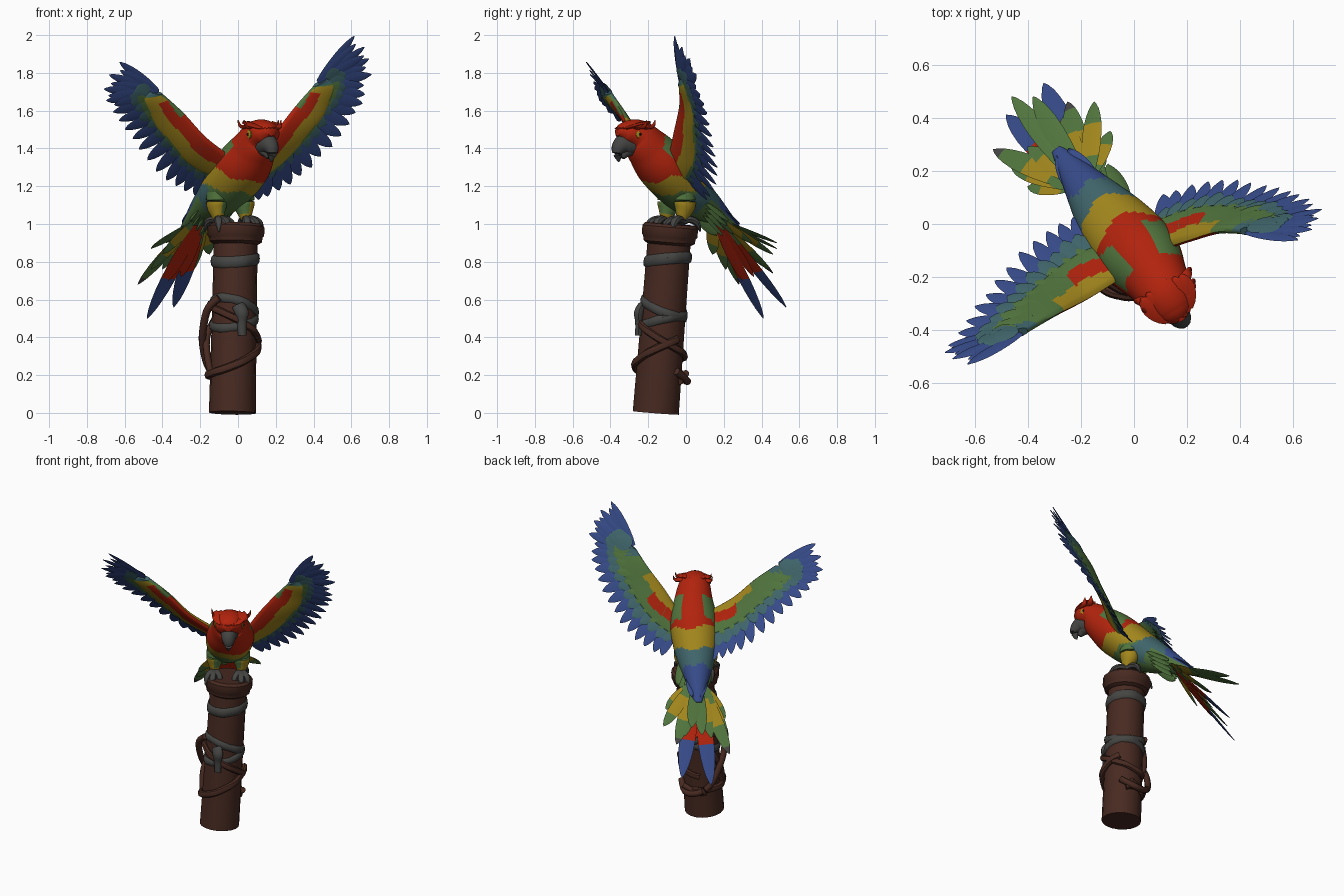
import bpy, bmesh, math, random
from mathutils import Vector

if "Cube" in bpy.data.objects:
    bpy.data.objects.remove(bpy.data.objects["Cube"])

random.seed(4)
COLOURS = [("red", (.44, .017, .004)), ("yellow", (.36, .24, .012)), ("green", (.083, .178, .048)),
           ("teal", (.05, .13, .145)), ("blue", (.037, .07, .25)), ("grey", (.058, .058, .056)),
           ("brown", (.064, .023, .015)), ("black", (.01, .01, .01))]
MATS = []
for n, c in COLOURS:
    m = bpy.data.materials.new(n)
    m.diffuse_color = (*c, 1)
    m.use_nodes = True
    m.node_tree.nodes["Principled BSDF"].inputs["Base Color"].default_value = m.diffuse_color
    MATS.append(m)
RED, YELLOW, GREEN, TEAL, BLUE, GREY, BROWN, BLACK = range(8)

SIDE = Vector((.86, .51, 0))        # bird's left
FWD = Vector((.51, -.86, 0))        # bird's facing direction
UP = Vector((0, 0, 1))


def finish(bm, name, angle=40):
    bmesh.ops.recalc_face_normals(bm, faces=bm.faces)
    me = bpy.data.meshes.new(name)
    bm.to_mesh(me)
    bm.free()
    ob = bpy.data.objects.new(name, me)
    bpy.context.collection.objects.link(ob)
    for m in MATS:
        me.materials.append(m)
    bpy.ops.object.select_all(action='DESELECT')
    ob.select_set(True)
    bpy.context.view_layer.objects.active = ob
    bpy.ops.object.shade_smooth_by_angle(angle=math.radians(angle))
    return ob


def sample(pts, t, smooth=True):
    """Point at t in 0..1 along a list of equal-length tuples."""
    n = len(pts) - 1
    i = min(int(t * n), n - 1)
    f = t * n - i
    p = [Vector(pts[max(0, min(n, i + k))]) for k in (-1, 0, 1, 2)]
    if not smooth:
        return p[1].lerp(p[2], f)
    return (p[1] * 2 + (p[2] - p[0]) * f + (p[0] * 2 - p[1] * 5 + p[2] * 4 - p[3]) * f * f
            + (p[1] * 3 - p[0] - p[2] * 3 + p[3]) * f ** 3) * .5


def tube(bm, pts, mat, steps=16, seg=10, side=SIDE, smooth=True):
    """Loft through (x, y, z, half width, half depth); mat is an index or rule(u, angle)."""
    rings = []
    n = len(pts) - 1
    for k in range(steps + 1):
        t = k / steps
        v = sample(pts, t, smooth)
        c = Vector(v[:3])
        tan = Vector(sample(pts, min(1, t + .01), smooth)[:3]) - Vector(sample(pts, max(0, t - .01), smooth)[:3])
        tan.normalize()
        a = (side - tan * side.dot(tan)).normalized()
        b = a.cross(tan)
        if side is SIDE and b.z < 0:
            b = -b
        rings.append([bm.verts.new(c + a * max(v[3], .001) * math.cos(q) + b * max(v[4], .001) * math.sin(q))
                      for q in (2 * math.pi * j / seg for j in range(seg))])
    for k in range(steps):
        for j in range(seg):
            f = bm.faces.new((rings[k][j], rings[k][(j + 1) % seg], rings[k + 1][(j + 1) % seg], rings[k + 1][j]))
            f.material_index = mat if isinstance(mat, int) else mat((k + .5) / steps * n, 2 * math.pi * (j + .5) / seg)
    for r, u in ((rings[0], 0), (rings[-1], n)):
        bm.faces.new(r).material_index = mat if isinstance(mat, int) else mat(u, 0)


def one_tube(name, pts, mat, **kw):
    bm = bmesh.new()
    tube(bm, pts, mat, **kw)
    return finish(bm, name)


def feather(bm, base, tip, width, normal, mats, roll=.08, thick=.005):
    """Leaf blade with a raised shaft; mats is [(end fraction, colour), ...]."""
    d = tip - base
    s = d.cross(normal).normalized()
    n = s.cross(d).normalized()
    s = s + n * roll
    prev = None
    for t, w in ((0, .35), (.15, .7), (.3, .9), (.45, 1), (.6, 1), (.72, .92), (.82, .75), (.9, .55), (.97, .25), (1, .03)):
        c = base + d * t
        h = width * w / 2
        th = thick * (.4 + .6 * w)
        ring = [bm.verts.new(p) for p in (c - s * h, c + n * th, c + s * h, c - n * th)]
        if prev:
            col = next(m for e, m in mats if t <= e + .001)
            for j in range(4):
                bm.faces.new((prev[j], prev[j - 1], ring[j - 1], ring[j])).material_index = col
        else:
            bm.faces.new(ring).material_index = mats[0][1]
        prev = ring
    bm.faces.new(prev).material_index = mats[-1][1]


# ---- post, collar, bindings and vines ----
def axis(z):
    return Vector((-.03 + .02 * z, -.16 + .078 * z, z))


one_tube("post", [(*axis(z), r, r) for z, r in ((0, .124), (.3, .121), (.6, .118), (.93, .116))],
         BROWN, seg=18, side=Vector((1, 0, 0)), steps=6)
one_tube("post_collar", [(*axis(z), r, r) for z, r in
         ((.89, .115), (.905, .138), (.93, .142), (.94, .150), (.985, .150), (1.0, .135), (1.0, .02))],
         BROWN, seg=18, side=Vector((1, 0, 0)), steps=6, smooth=False)


def wrap(name, z0, z1, a0, a1, r, half, depth, mat, wob=0):
    pts = []
    for k in range(25):
        a = math.radians(a0 + (a1 - a0) * k / 24)
        c = axis(z0 + (z1 - z0) * k / 24 + wob * math.sin(a + .6))
        rr = r * (1 + .02 * math.sin(k * 1.7))
        pts.append((c.x + rr * math.cos(a), c.y + rr * math.sin(a), c.z, half, depth))
    one_tube(name, pts, mat, steps=48, seg=8, side=Vector((.02, .08, .99)))


wrap("upper_binding", .81, .81, 0, 360, .117, .030, .012, GREY, .012)
wrap("middle_binding", .56, .56, 0, 360, .117, .024, .013, GREY, -.05)
wrap("lower_binding", .48, .48, 0, 360, .117, .024, .013, GREY, .03)
one_tube("binding_knot", [(.0, -.235, .57, .034, .02), (.02, -.25, .53, .036, .026), (.02, -.25, .48, .026, .02),
                          (.022, -.252, .41, .022, .018)], GREY, side=Vector((1, 0, 0)))
wrap("lower_vine", .14, .36, 60, 400, .132, .022, .018, BROWN, .03)
wrap("cross_vine", .58, .30, 150, 480, .130, .020, .017, BROWN, -.03)
one_tube("hanging_vine", [(*p, .02, .02) for p in ((-.10, -.22, .61), (-.16, -.20, .55), (-.185, -.15, .44),
         (-.185, -.10, .35), (-.155, -.05, .24), (-.09, -.01, .18), (.0, .005, .17), (.07, -.05, .22))], BROWN, steps=30)
one_tube("side_vine", [(*p, .018, .018) for p in ((-.11, -.05, .52), (-.16, -.09, .42), (-.165, -.15, .32),
         (-.14, -.18, .2), (-.12, -.12, .17), (-.08, -.03, .17), (.02, .0, .21))], BROWN, steps=30)


# ---- body and head ----
def body_colour(u, a):
    top = math.sin(a)
    w = u + .06 * math.sin(5 * a + 1)
    if .05 < top < .9 and 2.8 < w < 3.95:
        return GREEN
    if w > 2.8 - .35 * top:
        return RED
    if w > 2.15 - .5 * top:
        return YELLOW
    if top > .1:
        return TEAL if w > 1.15 else BLUE
    return TEAL if 1.6 < w < 2.1 and top > -.85 else GREEN


one_tube("body", [(-.29, .28, .97, .022, .012), (-.18, .135, 1.075, .084, .075), (-.075, .0, 1.175, .135, .122),
                  (.025, -.12, 1.305, .150, .137), (.085, -.205, 1.405, .120, .115),
                  (.118, -.262, 1.468, .100, .088), (.158, -.330, 1.485, .072, .056), (.178, -.362, 1.485, .025, .018)],
         body_colour, steps=90, seg=64)
one_tube("beak", [(.135, -.285, 1.425, .058, .064), (.163, -.335, 1.42, .049, .054), (.180, -.361, 1.385, .034, .034),
                  (.174, -.355, 1.33, .004, .006)], GREY, steps=14, seg=14)
one_tube("lower_beak", [(.135, -.285, 1.40, .042, .035), (.152, -.318, 1.38, .034, .03), (.164, -.337, 1.35, .014, .012)],
         GREY, seg=12)
for sgn, nm in ((-1, "right"), (1, "left")):
    e = Vector((.132, -.29, 1.475)) + SIDE * .088 * sgn
    for part, r, o, col in (("eye_patch", .022, 0, YELLOW), ("eye", .007, .006, BLACK)):
        p = e + SIDE * sgn * o
        one_tube(nm + "_" + part, [(*(p - SIDE * sgn * .03), r, r), (*p, r, r),
                 (*(p + SIDE * sgn * .004), r * .4, r * .4)], col, side=FWD, seg=14, smooth=False)

# crest: flat crown plumes, brow and curls at both sides
bm = bmesh.new()
for i in range(-3, 4):
    b = Vector((.18, -.364, 1.505)) + SIDE * i * .016 - FWD * abs(i) * .008
    feather(bm, b, b - FWD * (.17 - abs(i) * .014) + SIDE * i * .014 + UP * .034, .075, UP, [(1, RED)], thick=.013)
for sgn in (-1, 1):
    for k in range(2):
        b = Vector((.15, -.30, 1.515)) + SIDE * sgn * .055 - FWD * k * .045
        q = b + SIDE * sgn * (.045 + .01 * k) - FWD * .03
        tube(bm, [(*b, .026, .016), (*q, .016, .010), (*(q + SIDE * sgn * .014 - FWD * .01 + UP * .035), .002, .002)],
             RED, steps=6, seg=6, side=FWD)
finish(bm, "crest", 60)

# ---- legs and claws ----
for sgn, nm in ((-1, "right"), (1, "left")):
    hip = Vector((-.04, -.05, 1.14)) + SIDE * .085 * sgn
    foot = hip + FWD * .015 - UP * .125
    one_tube(nm + "_thigh", [(*(hip + UP * .03), .05, .06), (*(hip - UP * .04), .052, .06),
             (*(hip + FWD * .01 - UP * .09), .036, .04), (*foot, .02, .02)],
             lambda u, a: YELLOW if u > .75 and sgn * math.cos(a) > -.1 or u > 2 else GREEN, seg=20, steps=24)
    bm = bmesh.new()
    for spread, ln in ((-.45, .085), (.05, .1), (.5, .085), (2.9, .08)):
        d = FWD * math.cos(spread) + SIDE * sgn * math.sin(spread)
        tube(bm, [(*foot, .025, .022), (*(foot + d * ln * .5 + UP * .01), .023, .02), (*(foot + d * ln - UP * .01), .021, .018),
                  (*(foot + d * (ln + .02) - UP * .055), .004, .004)], GREY, steps=10, seg=8, side=d.cross(UP))
    finish(bm, nm + "_claws")


# ---- wings ----
def wing(name, lead, tips, turn):
    def pair(u):
        return sample(lead, min(1, u * 1.5)), sample(tips, u)

    def facing(u):
        """Front-side normal of the wing sheet at u."""
        b, t = pair(u)
        lo, hi = pair(max(0, u - .12)), pair(min(1, u + .12))
        v = (hi[0].lerp(hi[1], .6) - lo[0].lerp(lo[1], .6)).cross(t - b).normalized() * turn
        return (v + main * .7).normalized() if main else v
    main = None
    main = facing(.45)
    # long flight feathers, fingered near the tip
    bm = bmesh.new()
    count = 21
    for i in range(count):
        u = i / (count - 1)
        b, t = pair(u)
        n = facing(u)
        t = t + (t - b) * (random.uniform(-.03, .02) - (.09 if i % 2 and u > .55 else 0))
        off = n * .003 * (i % 2)
        feather(bm, b.lerp(t, .1) + off, t + off, .078 - .028 * max(0, u - .5) * 2, n, [(1, BLUE)], roll=.1 * turn)
    finish(bm, name + "_flight_feathers")
    # shorter covering rows on both faces
    bm = bmesh.new()
    for num, start, end, off, cols in ((17, .3, .73, -.010, [(.45, GREEN), (1, TEAL)]),
                                       (14, .15, .57, -.017, [(1, GREEN)]),
                                       (16, .3, .66, .009, [(.6, GREEN), (1, TEAL)])):
        for i in range(num):
            u = (i + .3) / num * .9
            b, t = pair(u)
            n = facing(u)
            e = end + random.uniform(-.03, .03) - .45 * max(0, u - .5)
            s = start * (1 - .6 * max(0, u - .5))
            feather(bm, b.lerp(t, s) + n * off, b.lerp(t, e) + n * off * .7, .078, n,
                    [(1, TEAL)] if u > .68 else cols, roll=.1 * turn)
    finish(bm, name + "_coverts")
    # fleshy arm with painted bands
    bm = bmesh.new()
    half = 20
    vs = [k / half for k in range(half + 1)]
    rows = []
    nu = 60
    for i in range(nu + 1):
        u = i / nu * .84
        b, t = pair(u)
        n = facing(u)
        span = .53 - .75 * max(0, u - .45)
        row = []
        for side, seq in ((1, vs), (-1, vs[-2:0:-1])):
            for v in seq:
                th = .005 + .042 * math.sqrt(v * (1.02 - v)) * (1 - .5 * u)
                row.append(bm.verts.new(b.lerp(t, v * span) + n * side * (th if 0 < v else 0)))
        rows.append(row)
    m = len(rows[0])
    for i in range(nu):
        u = i / nu * .84
        for j in range(m):
            f = bm.faces.new((rows[i][j], rows[i][(j + 1) % m], rows[i + 1][(j + 1) % m], rows[i + 1][j]))
            v = (j + .5 if j < half else m - j - .5) / half + .04 * math.sin(u * 24)
            if j < half:      # front face
                c = (GREEN if v < .1 and u > .42 else RED if v < .48 and u < .58 else
                     YELLOW if v < .93 and u < .67 else GREEN if u < .70 else TEAL)
            else:             # back face
                c = (RED if u < .24 and .3 < v < .65 else YELLOW if v < .36 and .06 < u < .38 else
                     GREEN if u < .56 else TEAL)
            f.material_index = c
    bm.faces.new(rows[0])
    bm.faces.new(rows[-1]).material_index = TEAL
    finish(bm, name + "_arm", 60)


wing("right_wing", [(-.04, -.20, 1.36), (-.17, -.28, 1.46), (-.29, -.34, 1.59), (-.40, -.40, 1.69)],
     [(-.13, .03, 1.13), (-.26, .02, 1.16), (-.38, -.06, 1.23), (-.50, -.19, 1.37), (-.60, -.31, 1.50),
      (-.68, -.43, 1.61), (-.71, -.47, 1.68), (-.69, -.50, 1.77), (-.63, -.53, 1.86)], 1)
wing("left_wing", [(.12, -.09, 1.36), (.21, -.06, 1.50), (.31, -.03, 1.63), (.40, -.03, 1.73)],
     [(.11, .11, 1.13), (.25, .16, 1.19), (.39, .17, 1.30), (.52, .14, 1.44), (.62, .11, 1.59),
      (.69, .07, 1.71), (.70, .04, 1.84), (.68, -.01, 1.92), (.62, -.06, 2.0)], -1)

# ---- tail ----
bm = bmesh.new()
root = Vector((-.19, .155, 1.03))
tail_up = Vector((-.35, .6, .7))
LONG, EDGE = [(.3, GREEN), (.6, RED), (1, BLUE)], [(.3, GREEN), (.72, YELLOW), (1, GREEN)]
PLAIN, RUST = [(1, GREEN)], [(.3, GREEN), (.6, YELLOW), (.9, GREEN), (1, GREY)]
for tip, w, cols, lift in (((-.34, .53, .56), .10, LONG, 0), ((-.48, .41, .50), .10, LONG, 0),
                           ((-.53, .28, .68), .085, RUST, 0), ((-.25, .46, .74), .085, RUST, 0),
                           ((-.37, .30, .70), .085, [(1, RED)], 0), ((-.30, .36, .72), .085, [(1, RED)], 0),
                           ((-.40, .29, .76), .08, EDGE, .016), ((-.27, .40, .78), .08, EDGE, .016),
                           ((-.40, .14, .84), .08, EDGE, 0), ((-.46, .21, .76), .08, EDGE, 0),
                           ((-.09, .35, .90), .08, EDGE, 0), ((-.15, .46, .84), .08, EDGE, 0),
                           ((-.11, .25, .95), .06, PLAIN, 0), ((-.46, .48, .87), .08, PLAIN, 0),
                           ((-.38, .48, .90), .08, PLAIN, 0), ((-.32, .16, .93), .06, PLAIN, 0)):
    tip = Vector(tip)
    feather(bm, root + SIDE * SIDE.dot(tip - root) * .12 + tail_up * lift, tip, w, tail_up, cols)
# blue plumes over the tail root
for i in (-1, 0, 1):
    b = Vector((-.15, .09, 1.13)) + SIDE * i * .04
    feather(bm, b, b + Vector((-.12, .18, -.13)) - SIDE * i * .014, .07, tail_up, [(1, BLUE)], thick=.01)
# green flank plumes under the rump
for sgn in (-1, 1):
    for k in range(4):
        b = Vector((-.10, .05, 1.12 - .012 * k)) + SIDE * sgn * (.09 - .02 * k)
        feather(bm, b, b - FWD * .15 - UP * (.10 + .015 * k), .07, tail_up + SIDE * sgn, [(1, GREEN)], thick=.01)
finish(bm, "tail")
